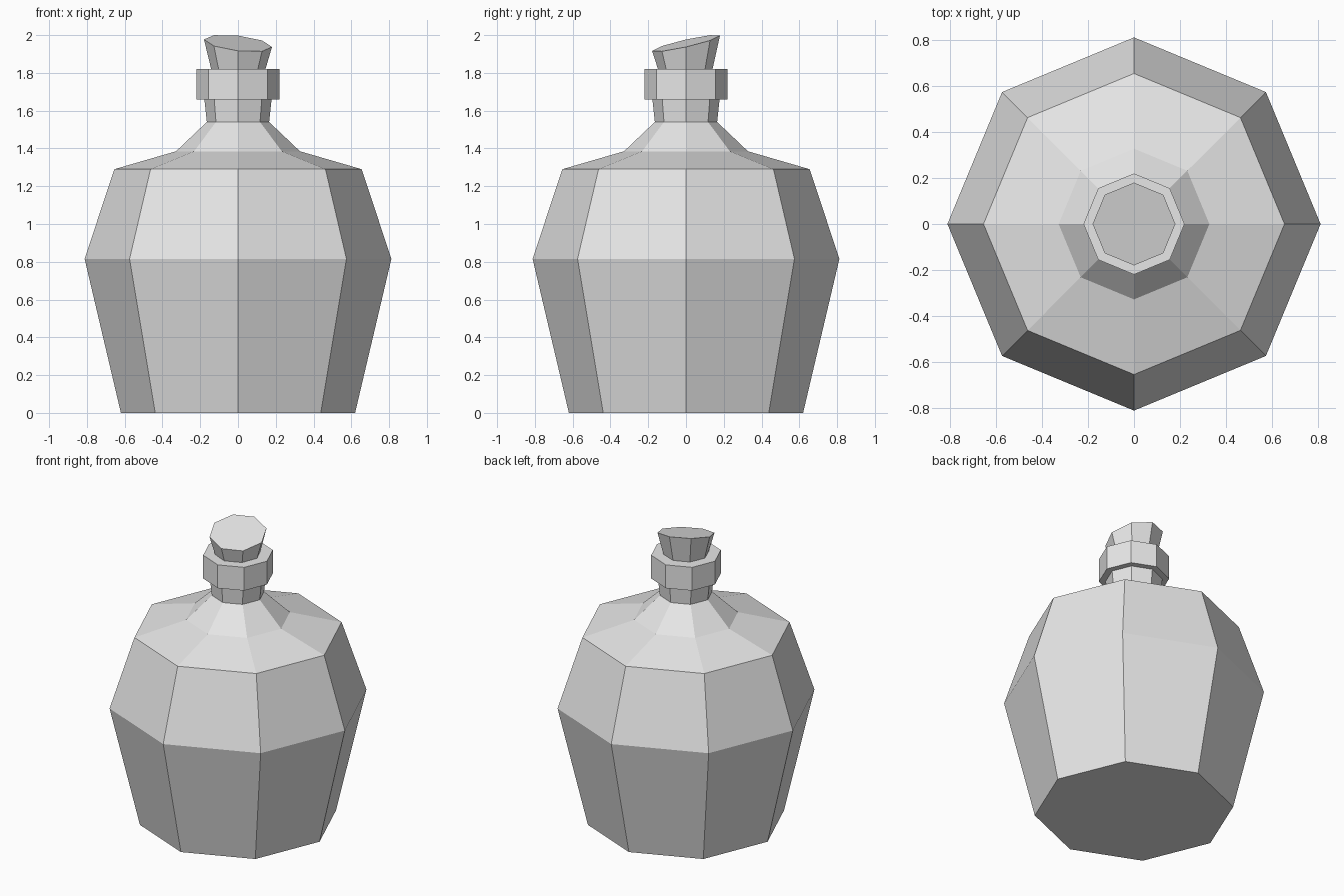
import bpy
import bmesh
from math import cos, sin, pi

cube = bpy.data.objects.get("Cube")
if cube:
    bpy.data.objects.remove(cube, do_unlink=True)

SIDES = 8

grey = bpy.data.materials.new("light_grey")
grey.use_nodes = True
colour = (0.8, 0.8, 0.8, 1)
grey.diffuse_color = colour
grey.node_tree.nodes["Principled BSDF"].inputs["Base Color"].default_value = colour


def lathe(name, profile, tilt=(0, 0)):
    """Closed octagonal solid from (radius, height) rings; tilt slopes the top ring."""
    bm = bmesh.new()
    rings = []
    for level, (r, z) in enumerate(profile):
        ring = []
        for i in range(SIDES):
            x, y = r * cos(2 * pi * i / SIDES), r * sin(2 * pi * i / SIDES)
            top = level == len(profile) - 1
            slope = tilt[0] * x + tilt[1] * y if top else 0
            ring.append(bm.verts.new((x, y, z + slope)))
        rings.append(ring)
    for low, high in zip(rings, rings[1:]):
        for i in range(SIDES):
            j = (i + 1) % SIDES
            bm.faces.new((low[i], low[j], high[j], high[i]))
    bm.faces.new(rings[0][::-1])
    bm.faces.new(rings[-1])
    mesh = bpy.data.meshes.new(name)
    bm.to_mesh(mesh)
    bm.free()
    mesh.materials.append(grey)
    obj = bpy.data.objects.new(name, mesh)
    bpy.context.collection.objects.link(obj)
    return obj


# Bottle body with sloping shoulder and flared neck
lathe("bottle_body", [(0.62, 0), (0.812, 0.815), (0.655, 1.29),
                      (0.328, 1.385), (0.165, 1.54), (0.182, 1.7)])

# Collar around the mouth
lathe("neck_collar", [(0.22, 1.66), (0.22, 1.82)])

# Stopper with a slanted top
lathe("stopper", [(0.125, 1.75), (0.18, 1.957)], tilt=(-0.11, 0.225))
